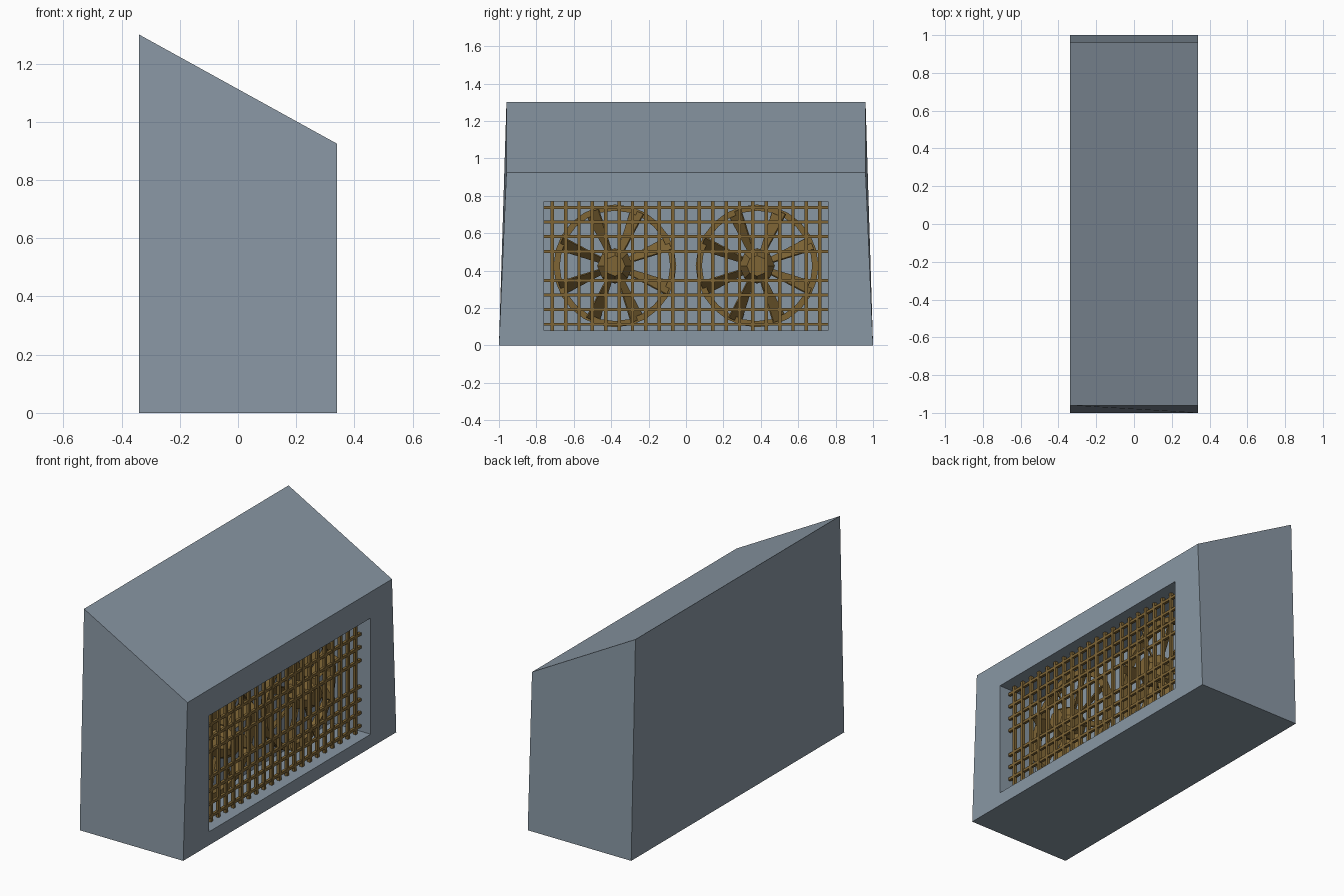
import bpy, bmesh, math
from mathutils import Matrix, Vector

cube = bpy.data.objects.get("Cube")
if cube:
    bpy.data.objects.remove(cube, do_unlink=True)


def material(name, color):
    m = bpy.data.materials.new(name)
    m.use_nodes = True
    m.diffuse_color = (*color, 1)
    m.node_tree.nodes["Principled BSDF"].inputs["Base Color"].default_value = (*color, 1)
    return m


steel = material("blue_grey_steel", (0.25, 0.31, 0.37))
brass = material("dull_brass", (0.21, 0.13, 0.036))


def finish(name, bm, mat):
    bmesh.ops.recalc_face_normals(bm, faces=bm.faces)
    mesh = bpy.data.meshes.new(name)
    bm.to_mesh(mesh)
    bm.free()
    mesh.materials.append(mat)
    obj = bpy.data.objects.new(name, mesh)
    bpy.context.collection.objects.link(obj)
    return obj


def bridge(bm, a, b):
    """Join two equally long vertex loops with quads."""
    n = len(a)
    for i in range(n):
        j = (i + 1) % n
        bm.faces.new((a[i], a[j], b[j], b[i]))


def add_box(bm, center, size):
    bmesh.ops.create_cube(bm, size=1, matrix=Matrix.Translation(center) @ Matrix.Diagonal((*size, 1)))


HALF_X, WALL_X, GRILLE_X = 0.34, 0.08, 0.27
OPEN_Y, OPEN_LOW, OPEN_HIGH = 0.76, 0.08, 0.77
MID_Z = (OPEN_LOW + OPEN_HIGH) / 2


# Housing: tapered cabinet with a sloping roof and a recess in its right-view face
def loop(bm, x, low_y, high_y, low, high):
    return [bm.verts.new((x, y, z)) for y, z in
            ((-low_y, low), (low_y, low), (high_y, high), (-high_y, high))]


bm = bmesh.new()
back = loop(bm, -HALF_X, 1, 0.96, 0, 1.3)
front = loop(bm, HALF_X, 1, 0.96, 0, 0.925)
rim = loop(bm, HALF_X, OPEN_Y, OPEN_Y, OPEN_LOW, OPEN_HIGH)
recess = loop(bm, WALL_X, OPEN_Y, OPEN_Y, OPEN_LOW, OPEN_HIGH)
bm.faces.new(back)
for a, b in ((back, front), (front, rim), (rim, recess)):
    bridge(bm, a, b)
bm.faces.new(recess)
finish("housing", bm, steel)

# Grille: upright and level bars, with the middle level bar left out
bm = bmesh.new()
for i in range(-10, 11):
    add_box(bm, (GRILLE_X, i * 0.0715, MID_Z), (0.018, 0.018, OPEN_HIGH - OPEN_LOW))
for i in (-4, -3, -2, -1, 1, 2, 3, 4):
    add_box(bm, (GRILLE_X, 0, MID_Z + i * 0.078), (0.016, 2 * OPEN_Y, 0.016))
finish("grille", bm, brass)


def circle(bm, x, radius, sides):
    return [bm.verts.new((x, radius * math.cos(math.tau * i / sides), radius * math.sin(math.tau * i / sides)))
            for i in range(sides)]


def make_fan(name, y):
    place = Matrix.Translation((0, y, MID_Z))

    # Faceted hub
    bm = bmesh.new()
    rings = [circle(bm, x, r, 8) for x, r in ((WALL_X, 0.06), (0.13, 0.095), (0.19, 0.095), (0.25, 0.055))]
    for a, b in zip(rings, rings[1:]):
        bridge(bm, a, b)
    bm.faces.new(rings[0])
    bm.faces.new(rings[-1])
    bm.transform(place)
    finish(name + "_hub", bm, brass)

    # Outer ring
    bm = bmesh.new()
    rings = [circle(bm, x, r, 24) for x, r in ((0.11, 0.295), (0.11, 0.328), (0.15, 0.328), (0.15, 0.295))]
    for i in range(4):
        bridge(bm, rings[i], rings[(i + 1) % 4])
    bm.transform(place)
    finish(name + "_ring", bm, brass)

    # Steeply pitched blades, widening towards the tip
    bm = bmesh.new()
    pitch = math.radians(50)
    across = Vector((math.sin(pitch), math.cos(pitch), 0))
    for k in range(8):
        turn = Matrix.Rotation(math.tau * (k + 0.5) / 8, 4, 'X')
        verts = [bm.verts.new(turn @ (Vector((0.145, 0, r)) + across * w))
                 for r, w in ((0.07, -0.02), (0.07, 0.02), (0.315, 0.055), (0.315, -0.055))]
        bm.faces.new(verts)
    bm.transform(place)
    blades = finish(name + "_blades", bm, brass)
    solid = blades.modifiers.new("thickness", 'SOLIDIFY')
    solid.thickness = 0.008
    solid.offset = 0


make_fan("near_fan", -0.38)
make_fan("far_fan", 0.38)
